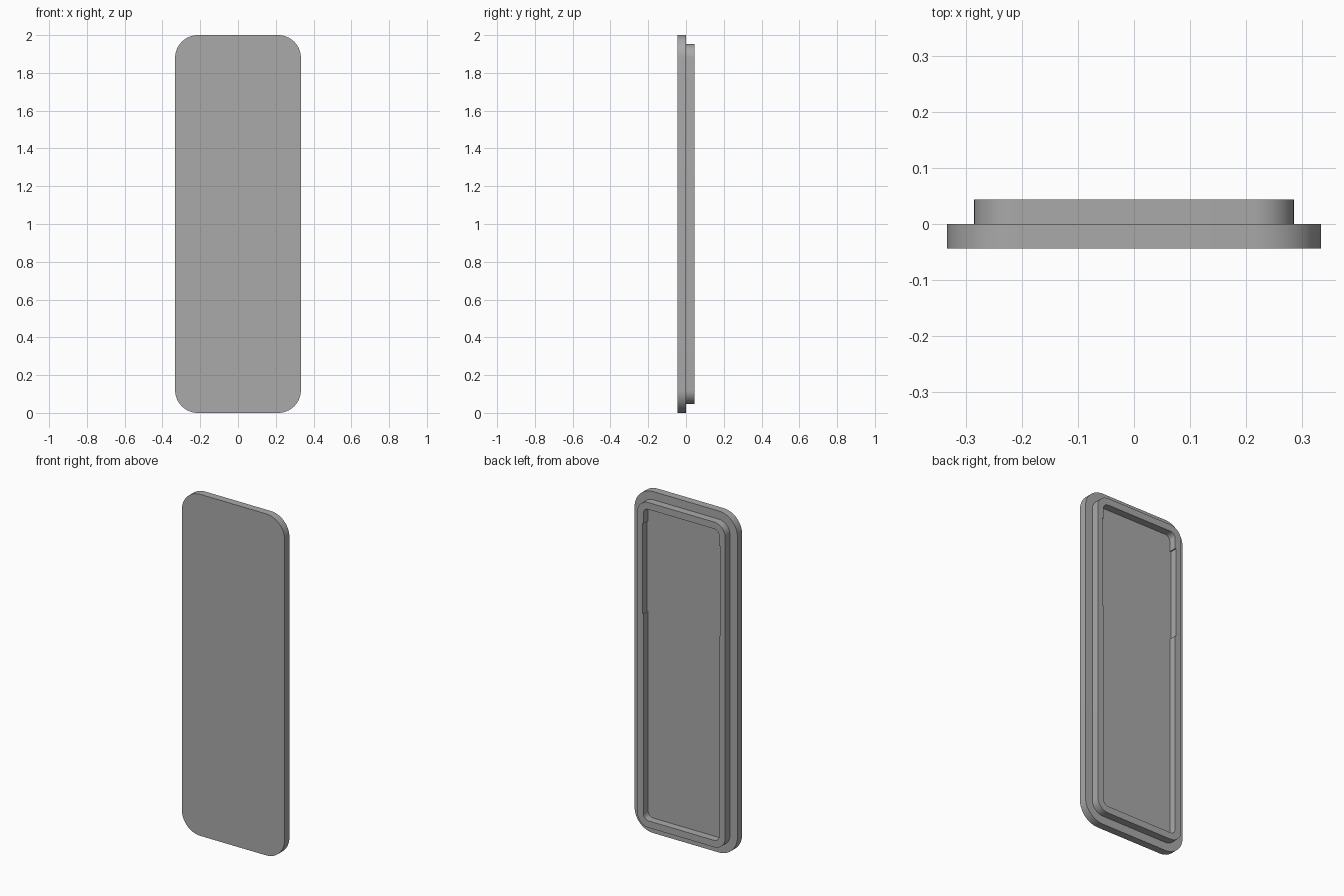
import bpy
import bmesh
import math

cube = bpy.data.objects.get("Cube")
if cube:
    bpy.data.objects.remove(cube, do_unlink=True)

GREY = (0.4, 0.4, 0.4, 1)
grey = bpy.data.materials.new("grey_plastic")
grey.use_nodes = True
grey.diffuse_color = GREY
grey.node_tree.nodes["Principled BSDF"].inputs["Base Color"].default_value = GREY

BACK, STEP, FRONT = 0.044, 0.0, -0.044
MID_Z = 1.0
SEGMENTS = 12


def rounded_outline(half_w, half_h, radius):
    """Points (x, z) around a rounded rectangle."""
    points = []
    for corner, (sx, sz) in enumerate([(1, 1), (-1, 1), (-1, -1), (1, -1)]):
        for i in range(SEGMENTS + 1):
            a = math.pi / 2 * (corner + i / SEGMENTS)
            points.append((sx * (half_w - radius) + radius * math.cos(a),
                           MID_Z + sz * (half_h - radius) + radius * math.sin(a)))
    return points


def notched_outline(half_w, half_h, radius, low, high, depth):
    """Rounded rectangle with a shallow notch in both long sides."""
    points = rounded_outline(half_w, half_h, radius)
    half = len(points) // 2
    notch = [(half_w, low), (half_w + depth, low),
             (half_w + depth, high), (half_w, high)]
    left = [(-x, z) for x, z in reversed(notch)]
    return points[:half] + left + points[half:] + notch


def finish(bm, name):
    bmesh.ops.recalc_face_normals(bm, faces=bm.faces)
    mesh = bpy.data.meshes.new(name)
    bm.to_mesh(mesh)
    bm.free()
    mesh.materials.append(grey)
    obj = bpy.data.objects.new(name, mesh)
    bpy.context.collection.objects.link(obj)
    bpy.ops.object.select_all(action='DESELECT')
    obj.select_set(True)
    bpy.context.view_layer.objects.active = obj
    bpy.ops.object.shade_smooth_by_angle(angle=math.radians(30))
    return obj


def add_loop(bm, outline, y):
    verts = [bm.verts.new((x, y, z)) for x, z in outline]
    edges = [bm.edges.new((verts[i - 1], verts[i])) for i in range(len(verts))]
    return verts, edges


def extrude(bm, faces, depth):
    result = bmesh.ops.extrude_face_region(bm, geom=faces)
    moved = [g for g in result["geom"] if isinstance(g, bmesh.types.BMVert)]
    bmesh.ops.translate(bm, verts=moved, vec=(0, depth, 0))


# Flat cover plate
bm = bmesh.new()
verts, _ = add_loop(bm, rounded_outline(0.333, 1.0, 0.12), FRONT)
extrude(bm, [bm.faces.new(verts)], STEP - FRONT)
finish(bm, "cover_plate")

# Raised rim on the back, with notched inner walls
bm = bmesh.new()
_, outer = add_loop(bm, rounded_outline(0.285, 0.952, 0.072), STEP)
_, inner = add_loop(bm, notched_outline(0.245, 0.912, 0.032, 1.29, 1.82, 0.007), STEP)
bmesh.ops.triangle_fill(bm, edges=outer + inner, use_beauty=True)
extrude(bm, bm.faces[:], BACK - STEP)
finish(bm, "back_rim")
